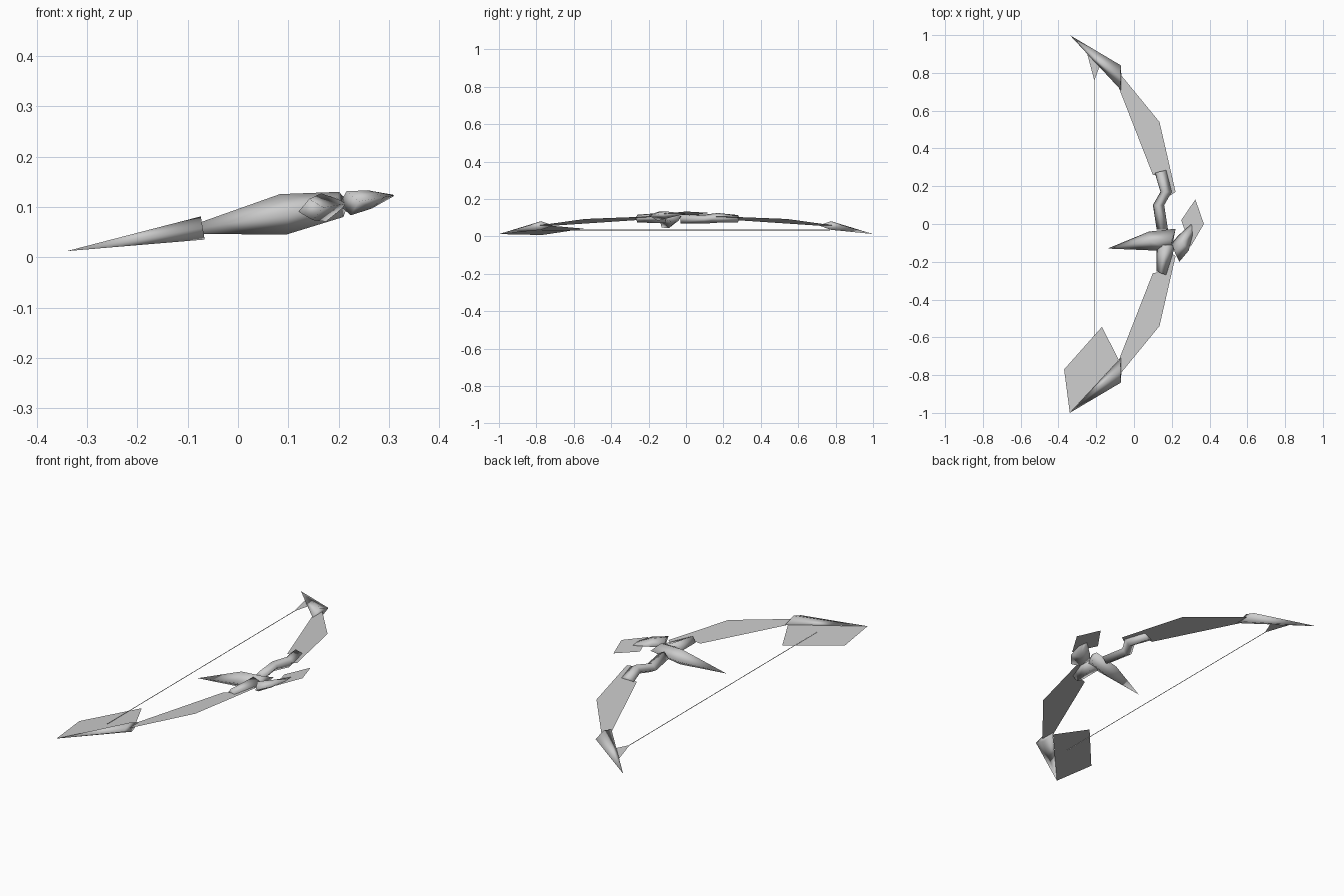
import bpy, bmesh

cube = bpy.data.objects.get("Cube")
if cube:
    bpy.data.objects.remove(cube)

grey = bpy.data.materials.new("plain grey")
grey.use_nodes = True
grey.diffuse_color = (0.6, 0.6, 0.6, 1)
grey.node_tree.nodes["Principled BSDF"].inputs["Base Color"].default_value = (0.6, 0.6, 0.6, 1)

SLOPE = 0.17


def place(x, y, h=0):
    """Put a point on the tilted plane of the bow, raised by h."""
    return (x - SLOPE * h, y, 0.07 + SLOPE * x + h)


def finish(name, bm, smooth=False):
    mesh = bpy.data.meshes.new(name)
    bm.to_mesh(mesh)
    bm.free()
    mesh.materials.append(grey)
    for face in mesh.polygons:
        face.use_smooth = smooth
    obj = bpy.data.objects.new(name, mesh)
    bpy.context.collection.objects.link(obj)
    return obj


def plate(name, points):
    """Thin flat sheet, facing up."""
    bm = bmesh.new()
    face = bm.faces.new([bm.verts.new(place(*p)) for p in points])
    face.normal_update()
    if face.normal.z < 0:
        face.normal_flip()
    return finish(name, bm)


def loft(name, sections):
    """Skin diamond cross-sections given as two side points and a half height."""
    bm = bmesh.new()
    rings = []
    for (ax, ay), (bx, by), h in sections:
        mx, my = (ax + bx) / 2, (ay + by) / 2
        rings.append([bm.verts.new(place(*p)) for p in
                      ((ax, ay), (mx, my, h), (bx, by), (mx, my, -h))])
    for r, s in zip(rings, rings[1:]):
        for i in range(4):
            j = (i + 1) % 4
            bm.faces.new((r[i], r[j], s[j], s[i]))
    bm.faces.new(rings[0])
    bm.faces.new(rings[-1])
    bmesh.ops.remove_doubles(bm, verts=bm.verts[:], dist=0.0005)
    bmesh.ops.recalc_face_normals(bm, faces=bm.faces[:])
    return finish(name, bm, True)


# Limbs and pointed tips, mirrored front to back
for side, s in (("back", 1), ("front", -1)):
    plate(side + "_limb", [(x, y * s) for x, y in (
        (-0.08, 0.72), (0.1, 0.26), (0.17, 0.25), (0.19, 0.15), (0.22, 0.17),
        (0.135, 0.54), (-0.07, 0.79))])
    loft(side + "_tip", [((-0.34, s), (-0.34, s), 0),
                         ((-0.07, 0.84 * s), (-0.07, 0.71 * s), 0.023)])
    plate(side + "_string_nock", [(-0.25, 0.91 * s), (-0.18, 0.84 * s), (-0.21, 0.76 * s)])

# Flat fin on the front tip
plate("front_fin", [(-0.34, -1), (-0.08, -0.72), (-0.17, -0.545), (-0.37, -0.77)])

# Grip
loft("back_grip", [((0.11, 0.27), (0.17, 0.285), 0.02),
                   ((0.14, 0.17), (0.2, 0.17), 0.026),
                   ((0.1, 0.1), (0.16, 0.1), 0.024),
                   ((0.12, -0.03), (0.18, -0.03), 0.026)])
loft("front_grip", [((0.12, -0.11), (0.22, -0.11), 0.028),
                    ((0.12, -0.25), (0.17, -0.27), 0.021)])

# Spike pointing to the string, and the wing on the outer side
loft("inner_spike", [((-0.14, -0.13), (-0.14, -0.13), 0),
                     ((0.08, -0.04), (0.1, -0.14), 0.04),
                     ((0.22, -0.025), (0.19, -0.14), 0.025)])
loft("outer_wing", [((0.2, -0.1), (0.24, -0.2), 0.024),
                    ((0.235, -0.06), (0.29, -0.14), 0.018),
                    ((0.305, 0), (0.31, -0.06), 0.002)])
plate("outer_feather", [(0.325, 0.13), (0.37, 0), (0.3, -0.12), (0.25, 0.02)])

# Bowstring
string = bpy.data.curves.new("bowstring", "CURVE")
string.dimensions = "3D"
string.bevel_depth = 0.002
string.bevel_resolution = 0
spline = string.splines.new("POLY")
spline.points.add(1)
for point, y in zip(spline.points, (-0.77, 0.77)):
    point.co = (*place(-0.21, y), 1)
string.materials.append(grey)
bpy.context.collection.objects.link(bpy.data.objects.new("bowstring", string))
